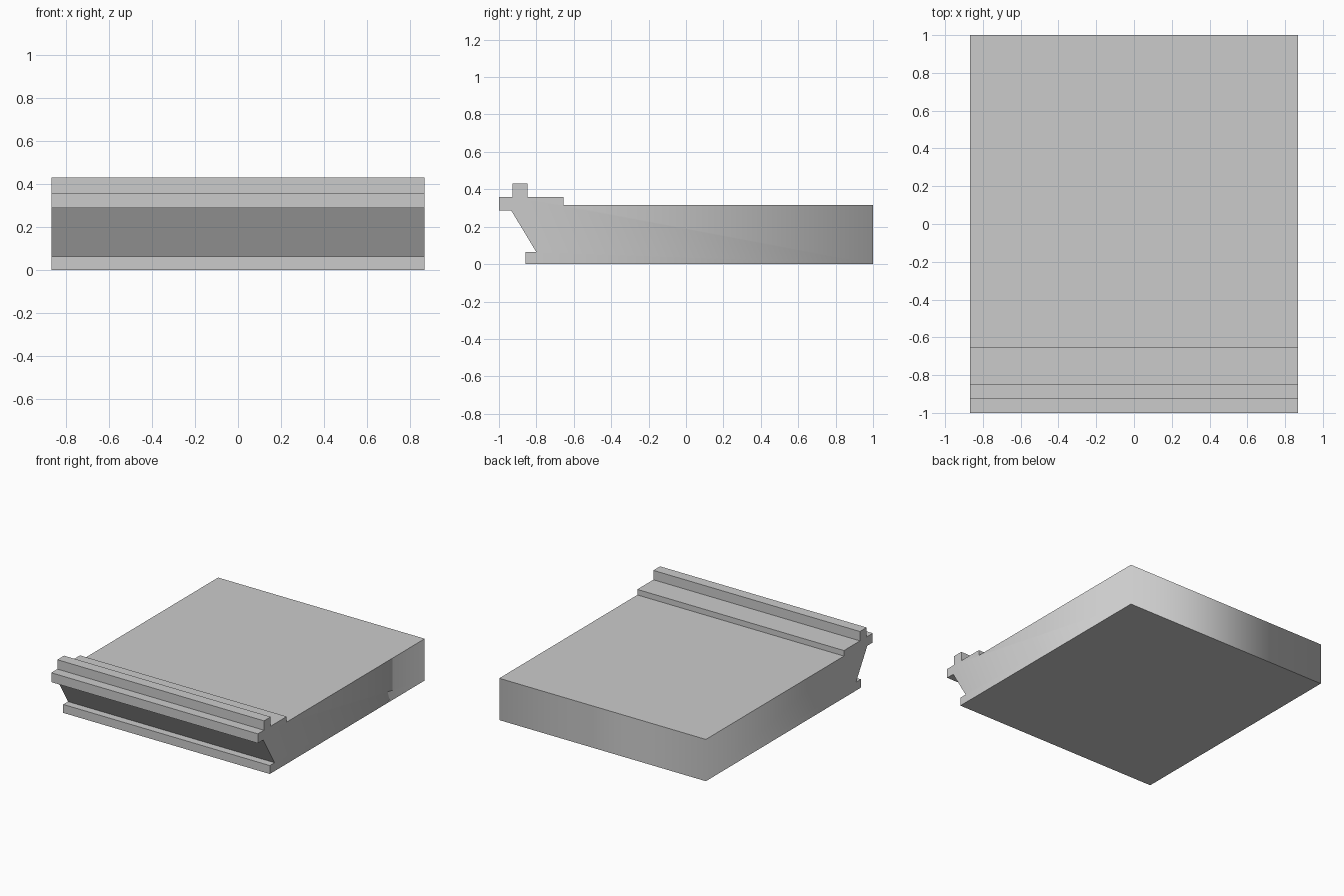
import bpy
import bmesh

cube = bpy.data.objects.get("Cube")
if cube:
    bpy.data.objects.remove(cube, do_unlink=True)

HALF_WIDTH = 0.867

# Plain grey material
grey = bpy.data.materials.new("light grey")
grey.use_nodes = True
color = (0.6, 0.6, 0.6, 1)
grey.diffuse_color = color
grey.node_tree.nodes["Principled BSDF"].inputs["Base Color"].default_value = color

# Side profile (y, z): foot lip, sloped undercut, nosing, raised rib, step, slab
profile = [
    (-0.857, 0), (-0.857, 0.064), (-0.80, 0.064), (-0.935, 0.288),
    (-1, 0.288), (-1, 0.359), (-0.927, 0.359), (-0.927, 0.43),
    (-0.847, 0.43), (-0.847, 0.359), (-0.655, 0.359), (-0.655, 0.317),
    (1, 0.317), (1, 0),
]

# Extrude the profile across the full width
bm = bmesh.new()
side = bm.faces.new([bm.verts.new((-HALF_WIDTH, y, z)) for y, z in profile])
extruded = bmesh.ops.extrude_face_region(bm, geom=[side], use_keep_orig=True)
moved = [v for v in extruded["geom"] if isinstance(v, bmesh.types.BMVert)]
bmesh.ops.translate(bm, verts=moved, vec=(2 * HALF_WIDTH, 0, 0))
bmesh.ops.recalc_face_normals(bm, faces=bm.faces)

# Crisp edges everywhere, except the two softly shaded rear corners
for face in bm.faces:
    face.smooth = True
for edge in bm.edges:
    a, b = (v.co for v in edge.verts)
    rear_corner = min(a.y, b.y) > 0.99 and abs(a.x - b.x) < 0.01
    edge.smooth = rear_corner

mesh = bpy.data.meshes.new("nosed_slab")
bm.to_mesh(mesh)
bm.free()
mesh.materials.append(grey)
slab = bpy.data.objects.new("nosed_slab", mesh)
bpy.context.collection.objects.link(slab)
